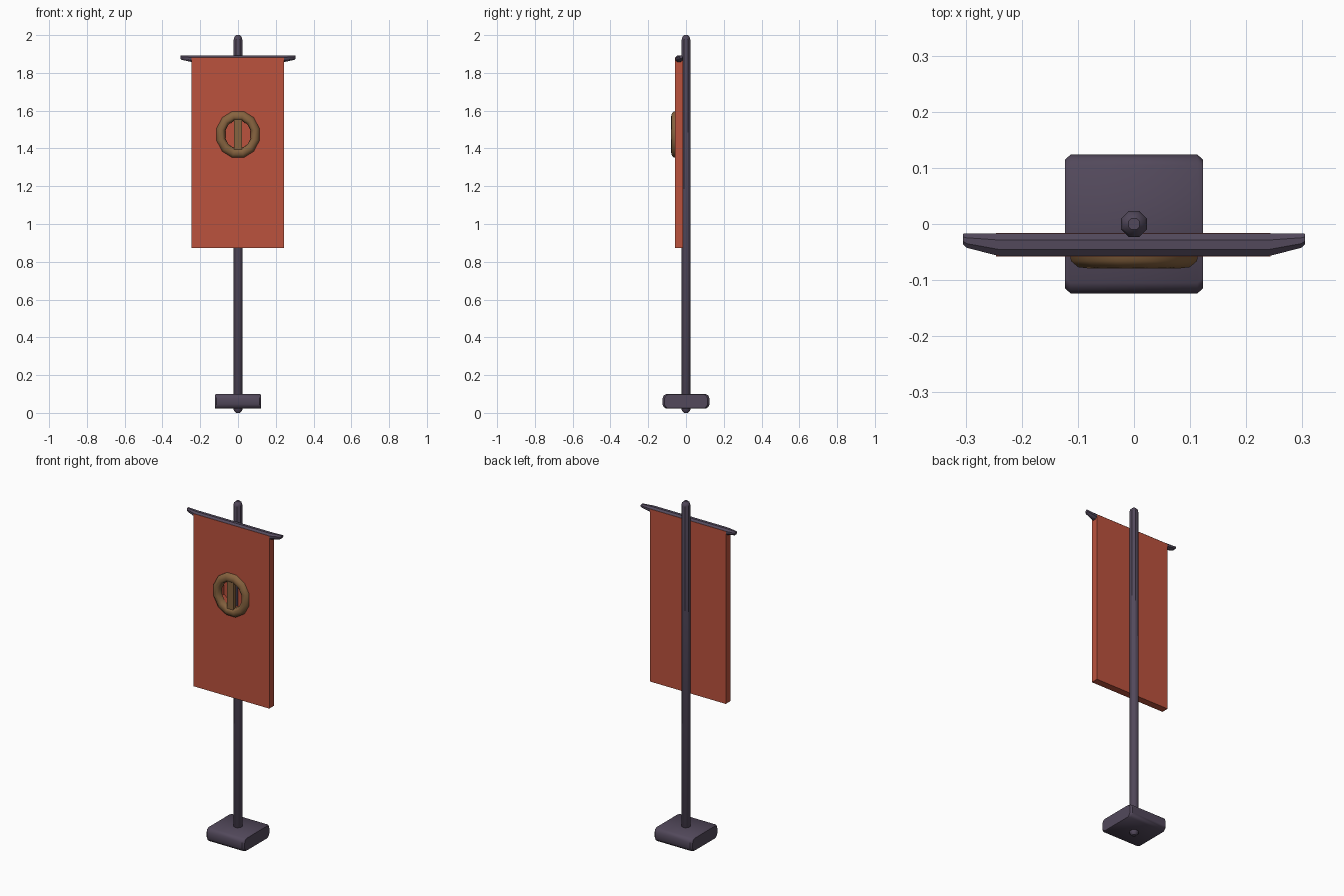
import bpy, bmesh, math
from mathutils import Vector

cube = bpy.data.objects.get("Cube")
if cube:
    bpy.data.objects.remove(cube, do_unlink=True)


def material(name, rgb):
    m = bpy.data.materials.new(name)
    m.use_nodes = True
    m.diffuse_color = (*rgb, 1)
    m.node_tree.nodes["Principled BSDF"].inputs["Base Color"].default_value = (*rgb, 1)
    return m


iron = material("dark purple iron", (0.085, 0.066, 0.105))
red = material("red cloth", (0.50, 0.085, 0.047))
bronze = material("bronze", (0.24, 0.125, 0.05))


def finish(name, bm, mat, smooth=40):
    bmesh.ops.recalc_face_normals(bm, faces=bm.faces)
    mesh = bpy.data.meshes.new(name)
    bm.to_mesh(mesh)
    bm.free()
    obj = bpy.data.objects.new(name, mesh)
    bpy.context.collection.objects.link(obj)
    mesh.materials.append(mat)
    bpy.ops.object.select_all(action='DESELECT')
    obj.select_set(True)
    bpy.context.view_layer.objects.active = obj
    if smooth:
        bpy.ops.object.shade_smooth_by_angle(angle=math.radians(smooth))
    return obj


def loft(name, rings, mat, closed=False, smooth=40):
    """Skin a list of equal-length point rings, capping the ends unless closed."""
    bm = bmesh.new()
    loops = [[bm.verts.new(p) for p in ring] for ring in rings]
    n = len(loops[0])
    pairs = list(zip(loops, loops[1:]))
    if closed:
        pairs.append((loops[-1], loops[0]))
    else:
        bm.faces.new(loops[0])
        bm.faces.new(loops[-1])
    for a, b in pairs:
        for i in range(n):
            j = (i + 1) % n
            bm.faces.new((a[i], a[j], b[j], b[i]))
    return finish(name, bm, mat, smooth)


def box(name, lo, hi, mat, smooth=0):
    rings = [[(lo[0], lo[1], z), (hi[0], lo[1], z), (hi[0], hi[1], z), (lo[0], hi[1], z)]
             for z in (lo[2], hi[2])]
    return loft(name, rings, mat, smooth=smooth)


def octagon(r, turn=0.5):
    return [(r * math.cos((i + turn) * math.pi / 4), r * math.sin((i + turn) * math.pi / 4))
            for i in range(8)]


# Eight-sided pole with softened ends
pole_profile = [(0.012, 0), (0.025, 0.015), (0.025, 1.975), (0.021, 1.99), (0.011, 2)]
loft("pole", [[(x, y, z) for x, y in octagon(r)] for r, z in pole_profile], iron)

# Base block: rounded front and back edges, slightly chamfered sides
section = [(-0.105, 0.022), (0.105, 0.022), (0.118, 0.032), (0.124, 0.045),
           (0.124, 0.077), (0.118, 0.092), (0.105, 0.1), (-0.105, 0.1),
           (-0.118, 0.092), (-0.124, 0.077), (-0.124, 0.045), (-0.118, 0.032)]
loft("base", [[(x, y * s, 0.061 + (z - 0.061) * s) for y, z in section]
              for x, s in ((-0.123, 0.92), (-0.113, 1), (0.113, 1), (0.123, 0.92))], iron)

# Crossbar, tapering toward the back and top at its tips
bar = []
for x, s in ((-0.305, 0.45), (-0.298, 0.62), (-0.24, 1), (0.24, 1), (0.298, 0.62), (0.305, 0.45)):
    bar.append([(x, -0.018 - 0.019 * s + y * s, 1.891 - 0.017 * s + z * s * 0.88)
                for y, z in octagon(0.022)])
loft("crossbar", bar, iron)

# Cloth panel with an eight-sided recess behind the ornament
cloth = box("banner_cloth", (-0.246, -0.058, 0.873), (0.243, -0.016, 1.882), red)
cutter = loft("recess_cutter", [[(x, y, 1.474 + z) for x, z in octagon(0.082)]
                                for y in (-0.1, -0.019)], red, smooth=0)
cutter.hide_render = True
mod = cloth.modifiers.new("recess", 'BOOLEAN')
mod.operation = 'DIFFERENCE'
mod.solver = 'EXACT'
mod.object = cutter
bpy.context.view_layer.objects.active = cloth
bpy.ops.object.modifier_apply(modifier=mod.name)
bpy.data.objects.remove(cutter, do_unlink=True)

# Ornament ring: a chunky section swept round the recess
ring_section = [(0.072, -0.050), (0.076, -0.070), (0.088, -0.079),
                (0.106, -0.077), (0.120, -0.066), (0.122, -0.050)]
sides = 12
ring = []
for i in range(sides):
    a = (i + 0.5) * math.tau / sides
    ring.append([(r * math.cos(a) * 0.97, y, 1.474 + r * math.sin(a) * 1.05)
                 for r, y in ring_section])
loft("ornament_ring", ring, bronze, closed=True, smooth=50)

# Upright bar across the ring
box("ornament_bar", (-0.021, -0.072, 1.39), (0.021, -0.05, 1.56), bronze)
